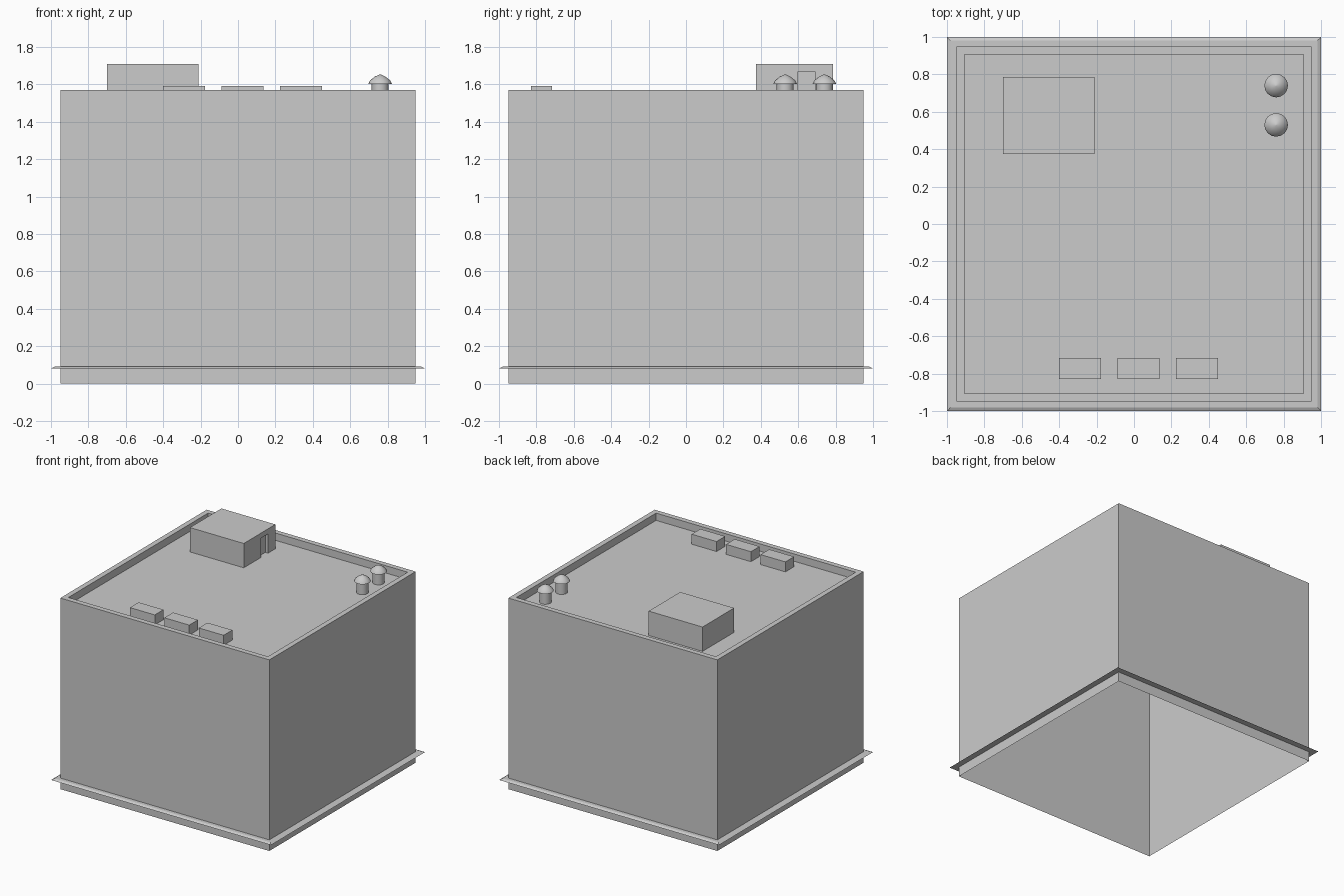
import bpy, bmesh, math

if "Cube" in bpy.data.objects:
    bpy.data.objects.remove(bpy.data.objects["Cube"])

ROOF = 1.51   # roof deck level, sunk behind the parapet


def new_object(name, bm, loc=(0, 0, 0)):
    mesh = bpy.data.meshes.new(name)
    bm.to_mesh(mesh)
    bm.free()
    ob = bpy.data.objects.new(name, mesh)
    ob.location = loc
    bpy.context.collection.objects.link(ob)
    return ob


def lathe(name, profile, sides, loc=(0, 0, 0), cap_top=False, cap_bottom=False):
    """Sweep an (apothem or radius, z) profile round z; 4 sides give a square."""
    bm = bmesh.new()
    square = sides == 4
    k = math.sqrt(2) if square else 1.0
    start = math.radians(225) if square else 0.0
    angles = [start + 2 * math.pi * i / sides for i in range(sides)]
    rings = [[bm.verts.new((r * k * math.cos(a), r * k * math.sin(a), z))
              for a in angles] for r, z in profile]
    for low, up in zip(rings, rings[1:]):
        for i in range(sides):
            j = (i + 1) % sides
            bm.faces.new((low[i], low[j], up[j], up[i]))
    if cap_top:
        bm.faces.new(rings[-1])
    if cap_bottom:
        bm.faces.new(rings[0][::-1])
    return new_object(name, bm, loc)


def box(name, x0, x1, y0, y1, z0, z1):
    bm = bmesh.new()
    bmesh.ops.create_cube(bm, size=1)
    bmesh.ops.scale(bm, vec=(x1 - x0, y1 - y0, z1 - z0), verts=bm.verts)
    return new_object(name, bm, ((x0 + x1) / 2, (y0 + y1) / 2, (z0 + z1) / 2))


def smooth(ob, degrees):
    bpy.ops.object.select_all(action='DESELECT')
    ob.select_set(True)
    bpy.context.view_layer.objects.active = ob
    bpy.ops.object.shade_smooth_by_angle(angle=math.radians(degrees))


# Hollow building shell: open base, walls, parapet rim and sunken roof deck
lathe("building_shell",
      [(0.95, 0), (0.95, 1.57), (0.907, 1.57), (0.907, ROOF)], 4, cap_top=True)

# Thin ledge with a sloping lip round the base
lathe("base_ledge",
      [(0.95, 0.081), (1.0, 0.081), (0.98, 0.091), (0.95, 0.091)], 4)

# Roof access hut with a recessed doorway on its right side
hut = box("roof_hut", -0.70, -0.21, 0.375, 0.785, ROOF, 1.71)
cutter = box("doorway_cutter", -0.235, -0.15, 0.60, 0.69, ROOF - 0.05, 1.668)
cutter.hide_render = True
cut = hut.modifiers.new("doorway", 'BOOLEAN')
cut.operation = 'DIFFERENCE'
cut.solver = 'EXACT'
cut.object = cutter
bpy.context.view_layer.objects.active = hut
hut.select_set(True)
bpy.ops.object.modifier_apply(modifier=cut.name)
bpy.data.objects.remove(cutter)

# Row of three low roof units along the front
for i in range(3):
    x = -0.402 + 0.313 * i
    box(f"roof_unit_{i + 1}", x, x + 0.226, -0.829, -0.716, ROOF, 1.592)

# Two round vents with domed caps
for i, y in enumerate((0.53, 0.74)):
    stem = lathe(f"vent_stem_{i + 1}", [(0.045, ROOF), (0.045, 1.605)], 16, (0.76, y, 0))
    cap = lathe(f"vent_cap_{i + 1}",
                [(0.063, 1.603), (0.055, 1.62), (0.029, 1.641), (0.003, 1.653)],
                16, (0.76, y, 0), cap_top=True, cap_bottom=True)
    smooth(stem, 40)
    smooth(cap, 60)
